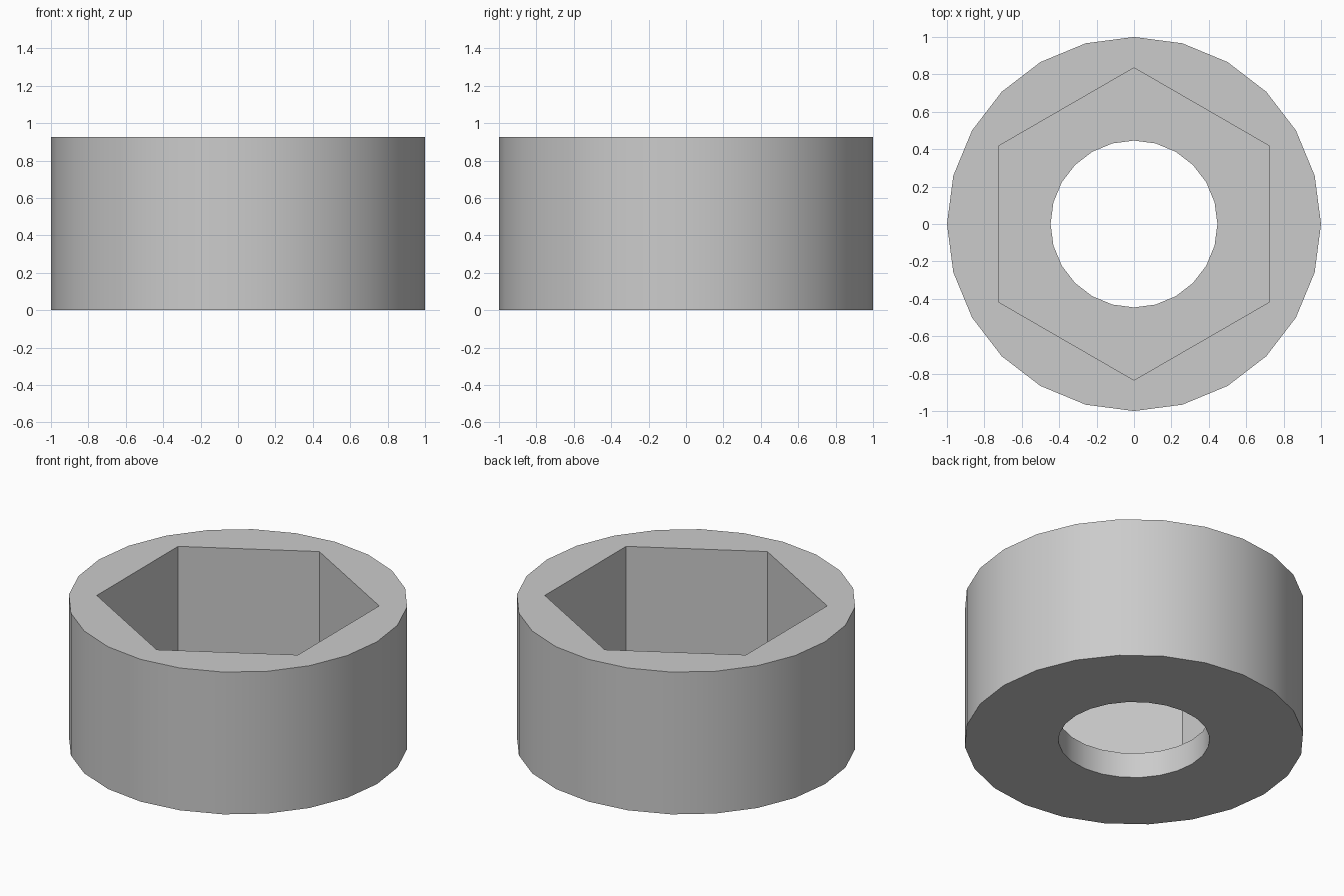
import bpy, bmesh
from math import cos, sin, pi

default_cube = bpy.data.objects.get("Cube")
if default_cube:
    bpy.data.objects.remove(default_cube, do_unlink=True)

HEIGHT = 0.925
FLOOR = 0.165
OUTER, POCKET, HOLE = 1.0, 0.835, 0.446

bm = bmesh.new()


def ring(sides, radius, z):
    # every ring starts on the same corner of the hexagon
    angles = [pi / 6 + 2 * pi * i / sides for i in range(sides)]
    return [bm.verts.new((radius * cos(a), radius * sin(a), z)) for a in angles]


def bridge(a, b):
    # join two rings, one face per side of the coarser ring
    count = min(len(a), len(b))

    def span(r, i):
        step = len(r) // count
        return [r[(i * step + k) % len(r)] for k in range(step + 1)]

    for i in range(count):
        bm.faces.new(span(a, i) + span(b, i)[::-1])


# closed loop: outer wall, top rim, hexagonal pocket, pocket floor, round bore, underside
rings = [
    ring(24, OUTER, 0),
    ring(24, OUTER, HEIGHT),
    ring(6, POCKET, HEIGHT),
    ring(6, POCKET, FLOOR),
    ring(24, HOLE, FLOOR),
    ring(24, HOLE, 0),
]
for i, r in enumerate(rings):
    bridge(r, rings[(i + 1) % len(rings)])
bmesh.ops.recalc_face_normals(bm, faces=bm.faces)

mesh = bpy.data.meshes.new("hex_socket_collar")
bm.to_mesh(mesh)
bm.free()
collar = bpy.data.objects.new("hex_socket_collar", mesh)
bpy.context.collection.objects.link(collar)

# plain grey material
grey = bpy.data.materials.new("light grey")
grey.use_nodes = True
colour = (0.6, 0.6, 0.6, 1)
grey.diffuse_color = colour
grey.node_tree.nodes["Principled BSDF"].inputs["Base Color"].default_value = colour
mesh.materials.append(grey)

# smooth round walls, crisp rims and hexagon corners
bpy.ops.object.select_all(action="DESELECT")
collar.select_set(True)
bpy.context.view_layer.objects.active = collar
bpy.ops.object.shade_smooth_by_angle(angle=pi / 6)
